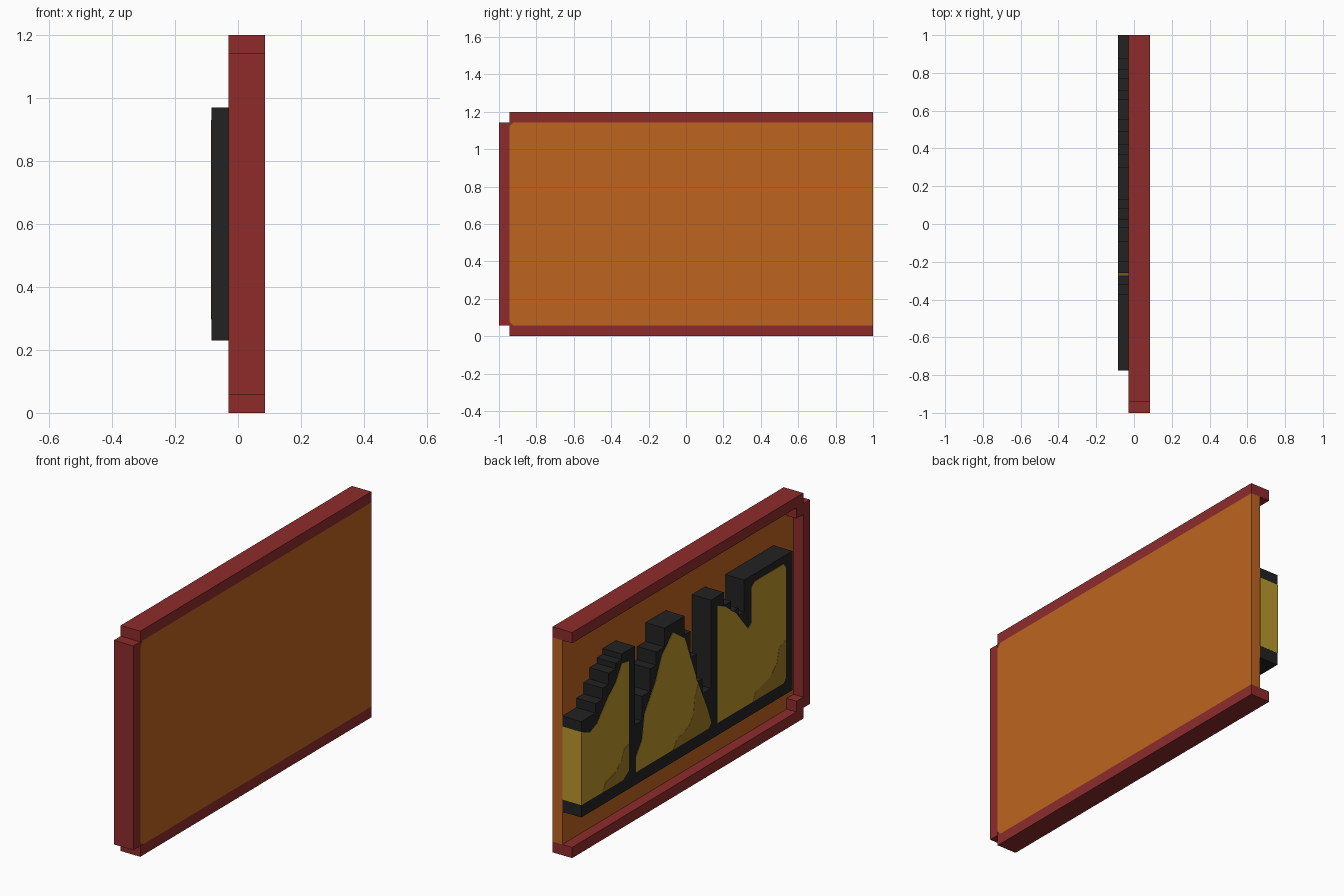
import bpy
import bmesh

old_cube = bpy.data.objects.get("Cube")
if old_cube:
    bpy.data.objects.remove(old_cube, do_unlink=True)


def linear(channel):
    c = channel / 255
    return c / 12.92 if c <= 0.04045 else ((c + 0.055) / 1.055) ** 2.4


def material(name, *rgb):
    colour = [linear(c) for c in rgb] + [1]
    mat = bpy.data.materials.new(name)
    mat.use_nodes = True
    mat.diffuse_color = colour
    mat.node_tree.nodes["Principled BSDF"].inputs["Base Color"].default_value = colour
    return mat


red = material("frame red", 142, 43, 43)
orange = material("panel orange", 190, 100, 32)
black = material("relief black", 34, 34, 34)
gold = material("inlay gold", 186, 151, 44)
bronze = material("shade bronze", 158, 120, 38)


def prism(name, outline, x_near, x_far, mat):
    """Extrude a (y, z) outline between two x positions."""
    bm = bmesh.new()
    face = bm.faces.new([bm.verts.new((x_near, y, z)) for y, z in outline])
    extruded = bmesh.ops.extrude_face_region(bm, geom=[face])["geom"]
    for vert in extruded:
        if isinstance(vert, bmesh.types.BMVert):
            vert.co.x = x_far
    bmesh.ops.recalc_face_normals(bm, faces=bm.faces)
    mesh = bpy.data.meshes.new(name)
    bm.to_mesh(mesh)
    bm.free()
    mesh.materials.append(mat)
    obj = bpy.data.objects.new(name, mesh)
    bpy.context.collection.objects.link(obj)
    return obj


def box(name, y0, y1, z0, z1, x_near, x_far, mat):
    return prism(name, [(y0, z0), (y1, z0), (y1, z1), (y0, z1)], x_near, x_far, mat)


HEIGHT = 1.2
BAR = 0.057
INNER = -1 + BAR
FRONT, BACK = -0.03, 0.085
PANEL = 0.028

# Frame: three bars, open at the +y end, with a block in each inner corner
box("bottom_bar", INNER, 1, 0, BAR, FRONT, BACK, red)
box("top_bar", INNER, 1, HEIGHT - BAR, HEIGHT, FRONT, BACK, red)
box("end_bar", -1, INNER, BAR, HEIGHT - BAR, FRONT, BACK, red)
for name, z in (("lower", BAR), ("upper", HEIGHT - 2 * BAR)):
    box(name + "_corner_block", INNER, INNER + BAR, z, z + BAR, FRONT, BACK - 0.001, red)

# Backing panel with two clipped corners
cut = 0.02
prism("back_panel", [
    (1, BAR), (1, HEIGHT - BAR), (INNER + cut, HEIGHT - BAR),
    (INNER, HEIGHT - BAR - cut), (INNER, BAR + cut), (INNER + cut, BAR),
], PANEL, BACK, orange)

# Stepped relief: each entry is where a step ends along y, and its height
steps = [
    (.88, .74), (.82, .79), (.77, .85), (.71, .91), (.66, .94), (.55, .97),
    (.49, .55), (.42, .68), (.37, .8), (.3, .87), (.13, .97), (.08, .87),
    (.03, .73), (-.02, .58), (-.09, .5), (-.2, .97), (-.26, .9),
    (-.32, .84), (-.37, .8), (-.775, .97),
]
BASE = 0.23
outline = [(.999, BASE)]
start = .999
for end, top in steps:
    outline += [(start, top), (end, top)]
    start = end
outline.append((start, BASE))
prism("stepped_relief", outline, -.0835, PANEL, black)

# Gold inlays running through the depth of the relief
inlays = {
    "sloped_inlay": [
        (1, .296), (1, .685), (.93, .655), (.87, .68), (.78, .78), (.71, .84),
        (.66, .92), (.6, .91), (.6, .33), (.65, .296)],
    "peaked_inlay": [
        (.54, .296), (.54, .38), (.49, .45), (.47, .58), (.38, .71), (.32, .84),
        (.23, .92), (.13, .85), (.08, .72), (.02, .57), (-.06, .4),
        (-.09, .32), (-.07, .296)],
    "notched_inlay": [
        (-.145, .296), (-.145, .92), (-.21, .89), (-.3, .82), (-.4, .7),
        (-.43, .72), (-.43, .91), (-.46, .93), (-.7, .93), (-.72, .9),
        (-.72, .32), (-.7, .296)],
}
for name, points in inlays.items():
    prism(name, points, -.085, PANEL - .001, gold)

# Bronze shading plates in the lower corner of each inlay
shades = {
    "sloped_shade": [
        (.82, .296), (.8, .34), (.72, .36), (.67, .4), (.64, .46), (.6, .47),
        (.6, .33), (.65, .296)],
    "peaked_shade": [
        (.23, .296), (.2, .34), (.1, .37), (.06, .42), (.05, .5), (.02, .57),
        (-.06, .4), (-.09, .32), (-.07, .296)],
    "notched_shade": [
        (-.44, .296), (-.46, .34), (-.58, .37), (-.64, .42), (-.66, .5),
        (-.72, .52), (-.72, .32), (-.7, .296)],
}
for name, points in shades.items():
    prism(name, points, -.0858, -.08, bronze)
